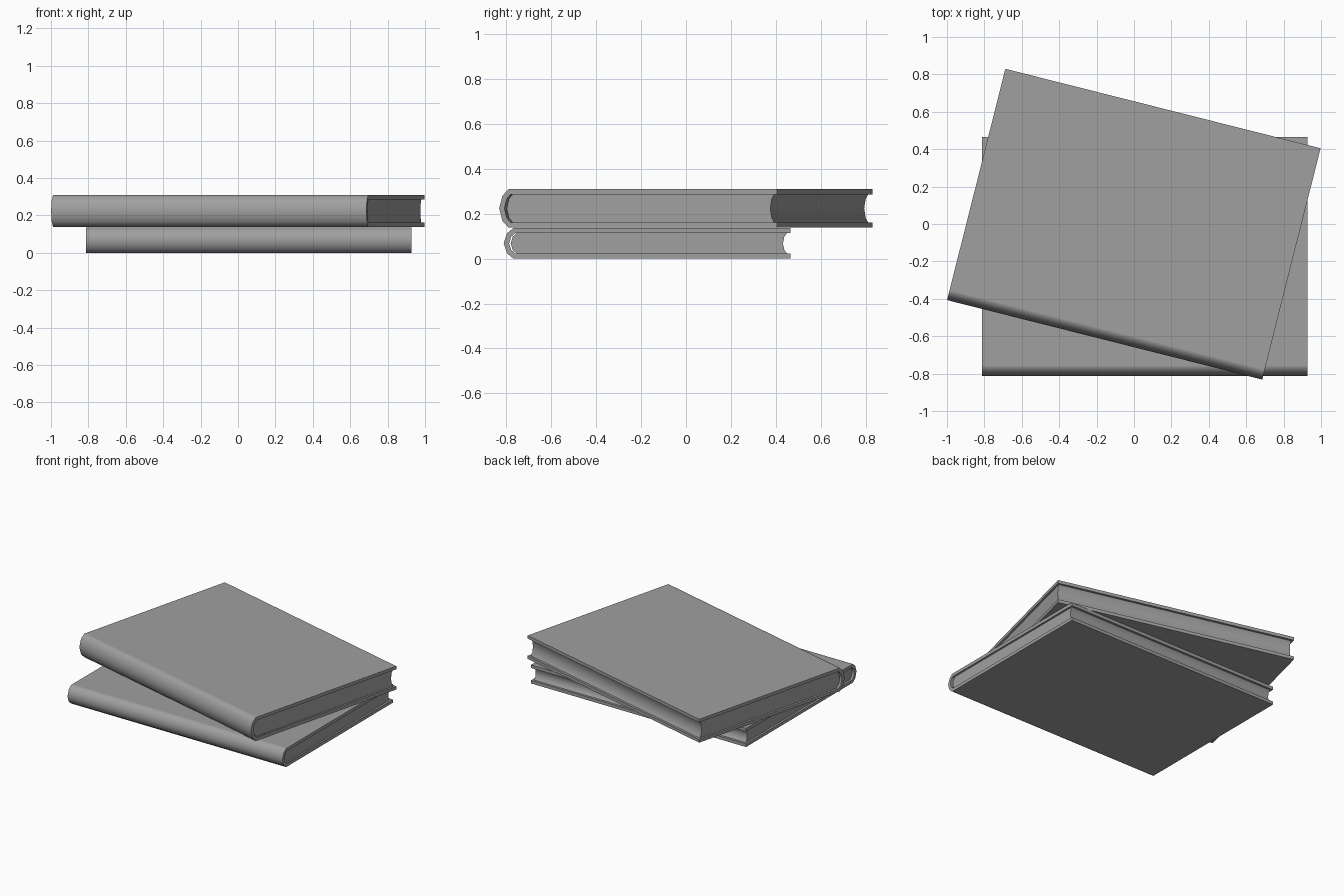
import bpy, bmesh, math
from mathutils import Matrix

if "Cube" in bpy.data.objects:
    bpy.data.objects.remove(bpy.data.objects["Cube"])

grey = bpy.data.materials.new("dark_grey")
grey.diffuse_color = (0.35, 0.35, 0.35, 1)
grey.use_nodes = True
grey.node_tree.nodes["Principled BSDF"].inputs["Base Color"].default_value = grey.diffuse_color


def extrude_profile(name, pts, x0, x1, matrix):
    """Closed (y, z) outline extruded along x."""
    bm = bmesh.new()
    face = bm.faces.new([bm.verts.new((x0, y, z)) for y, z in pts])
    res = bmesh.ops.extrude_face_region(bm, geom=[face], use_keep_orig=True)
    moved = [g for g in res["geom"] if isinstance(g, bmesh.types.BMVert)]
    bmesh.ops.translate(bm, verts=moved, vec=(x1 - x0, 0, 0))
    bmesh.ops.recalc_face_normals(bm, faces=bm.faces)
    mesh = bpy.data.meshes.new(name)
    bm.to_mesh(mesh)
    bm.free()
    mesh.materials.append(grey)
    obj = bpy.data.objects.new(name, mesh)
    bpy.context.collection.objects.link(obj)
    obj.matrix_world = matrix
    bpy.ops.object.select_all(action='DESELECT')
    obj.select_set(True)
    bpy.context.view_layer.objects.active = obj
    bpy.ops.object.shade_smooth_by_angle(angle=math.radians(50))
    return obj


def bulge(y_edge, y_mid, z0, z1, steep):
    """Five-point rounded edge from z0 up to z1."""
    h = z1 - z0
    y_q = y_mid + (y_edge - y_mid) * steep
    return [(y_edge, z0), (y_q, z0 + h * 0.17), (y_mid, z0 + h / 2),
            (y_q, z1 - h * 0.17), (y_edge, z1)]


def book(name, width, depth, height, location, angle):
    m = Matrix.Translation(location) @ Matrix.Rotation(angle, 4, 'Z')
    t = 0.023
    w, d = width / 2, depth / 2
    # Cover: two boards joined by a rounded spine, with a hinge line that keeps the boards flat
    hinge = -d + 0.056
    outer = bulge(-d + 0.043, -d, 0, height, 0.35)
    inner = bulge(-d + 0.052, -d + 0.024, t, height - t, 0.35)
    cover = ([(hinge, 0)] + outer + [(hinge, height), (d, height), (d, height - t)]
             + inner[::-1] + [(d, t), (d, 0)])
    extrude_profile(name + "_cover", cover, -w, w, m)
    # Page block: rounded back, hollow fore edge
    back = bulge(-d + 0.058, -d + 0.031, t, height - t, 0.35)
    fore = bulge(d - 0.016, d - 0.034, t, height - t, 0.35)
    extrude_profile(name + "_pages", back + fore[::-1], -w + 0.014, w - 0.014, m)


book("lower_book", 1.74, 1.277, 0.136, (0.058, -0.173, 0), 0)
book("upper_book", 1.738, 1.275, 0.171, (-0.001, -0.001, 0.138), math.radians(-14.15))
